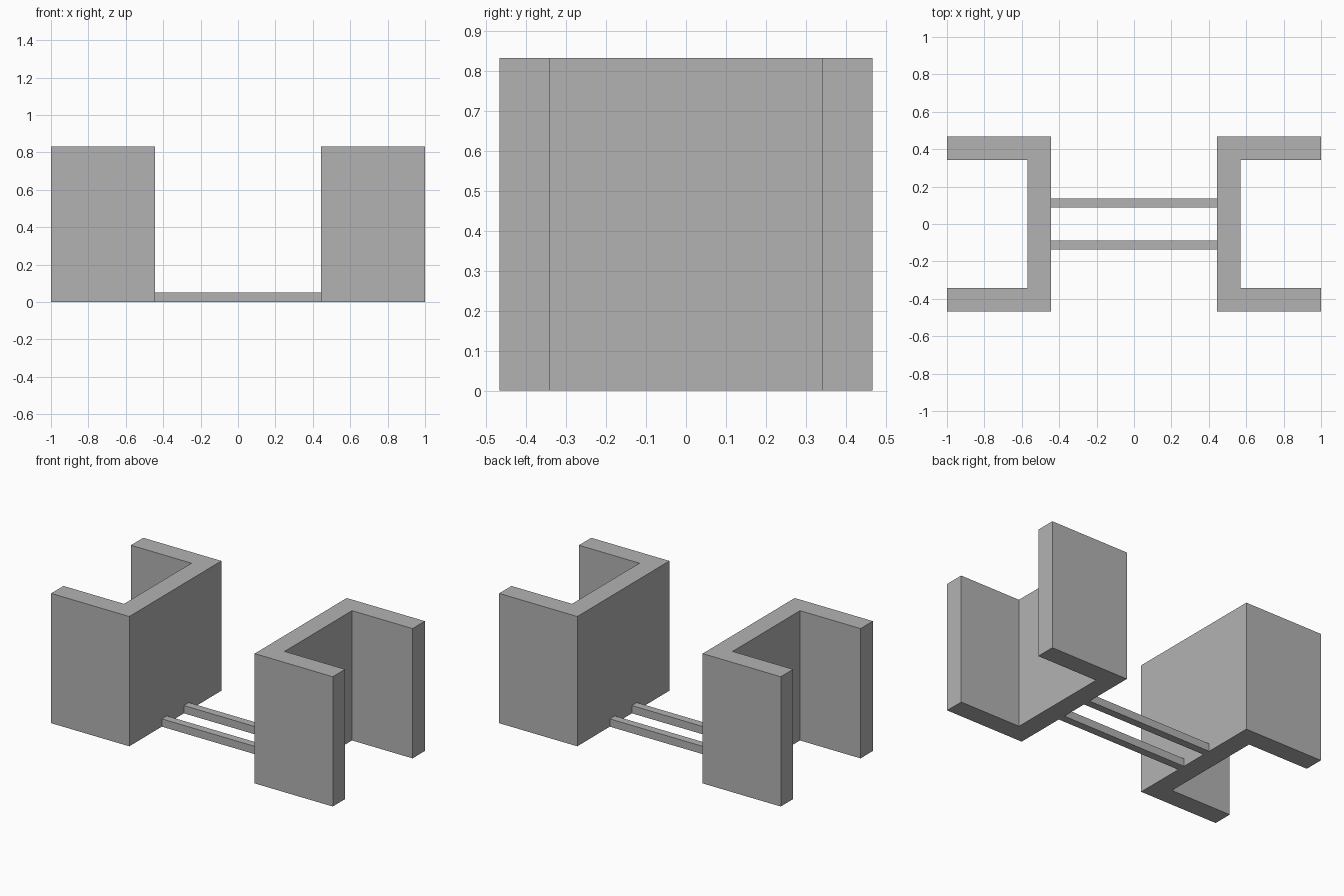
import bpy
import bmesh

cube = bpy.data.objects.get("Cube")
if cube:
    bpy.data.objects.remove(cube, do_unlink=True)

# Single plain grey
grey = bpy.data.materials.new("plain_grey")
grey.use_nodes = True
colour = (0.45, 0.45, 0.45, 1)
grey.diffuse_color = colour
grey.node_tree.nodes["Principled BSDF"].inputs["Base Color"].default_value = colour

HEIGHT = 0.833
HALF_DEPTH = 0.467
WALL = 0.125
INNER_X = 0.445
BAR = 0.05
BAR_Y = 0.112


def extrude_outline(name, outline, height):
    """Make a solid from a floor outline, raised from the ground."""
    bm = bmesh.new()
    base = bm.faces.new([bm.verts.new((x, y, 0)) for x, y in outline])
    raised = bmesh.ops.extrude_face_region(bm, geom=[base], use_keep_orig=True)
    top = [v for v in raised["geom"] if isinstance(v, bmesh.types.BMVert)]
    bmesh.ops.translate(bm, verts=top, vec=(0, 0, height))
    bmesh.ops.recalc_face_normals(bm, faces=bm.faces)
    mesh = bpy.data.meshes.new(name)
    bm.to_mesh(mesh)
    bm.free()
    mesh.materials.append(grey)
    obj = bpy.data.objects.new(name, mesh)
    bpy.context.collection.objects.link(obj)
    return obj


# Two C-shaped channels, open to the outside
inner_y = HALF_DEPTH - WALL
back_x = INNER_X + WALL
channel = [(INNER_X, -HALF_DEPTH), (1, -HALF_DEPTH), (1, -inner_y), (back_x, -inner_y),
           (back_x, inner_y), (1, inner_y), (1, HALF_DEPTH), (INNER_X, HALF_DEPTH)]
for side, sign in (("left", 1), ("right", -1)):
    extrude_outline(side + "_channel", [(sign * x, y) for x, y in channel], HEIGHT)

# Two floor bars joining the channels
for place, sign in (("front", -1), ("back", 1)):
    y0, y1 = sign * BAR_Y - BAR / 2, sign * BAR_Y + BAR / 2
    extrude_outline(place + "_bar",
                    [(-INNER_X, y0), (INNER_X, y0), (INNER_X, y1), (-INNER_X, y1)], BAR)
